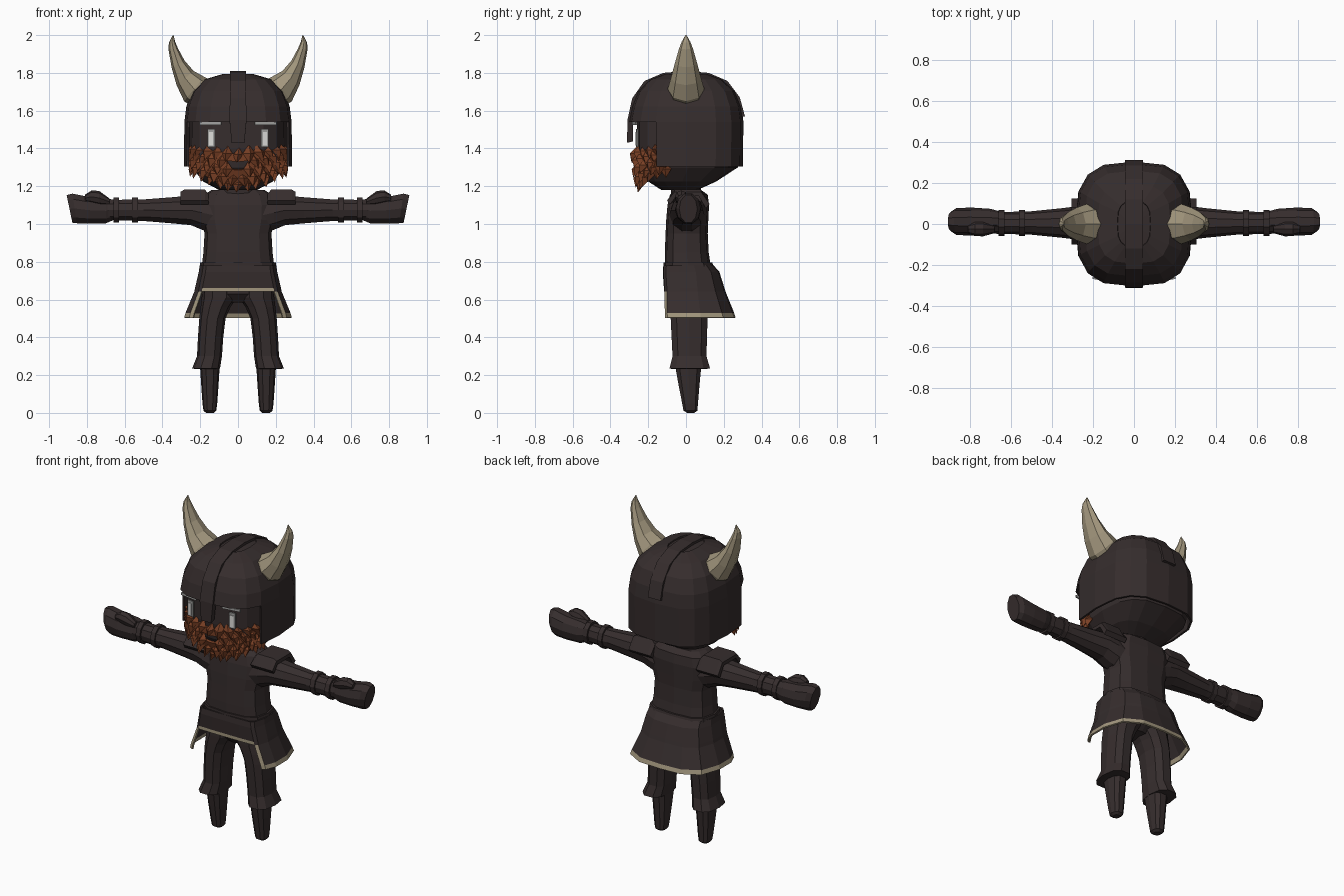
import bpy, bmesh, math, random
from mathutils import Vector, Matrix

if "Cube" in bpy.data.objects:
    bpy.data.objects.remove(bpy.data.objects["Cube"])

random.seed(4)


def material(name, rgb):
    m = bpy.data.materials.new(name)
    m.diffuse_color = (*rgb, 1)
    m.use_nodes = True
    m.node_tree.nodes["Principled BSDF"].inputs["Base Color"].default_value = m.diffuse_color
    return m


DARK = material("dark cloth", (0.036, 0.026, 0.026))
BONE = material("bone", (0.36, 0.305, 0.205))
HAIR = material("red brown hair", (0.19, 0.05, 0.018))
WHITE = material("eye white", (0.72, 0.72, 0.70))
GREY = material("pale grey", (0.36, 0.36, 0.35))


def finish(name, bm, mats, thick=0):
    bmesh.ops.recalc_face_normals(bm, faces=bm.faces[:])
    me = bpy.data.meshes.new(name)
    bm.to_mesh(me)
    bm.free()
    for m in mats:
        me.materials.append(m)
    ob = bpy.data.objects.new(name, me)
    bpy.context.collection.objects.link(ob)
    if thick:
        mod = ob.modifiers.new("thickness", "SOLIDIFY")
        mod.thickness = thick
        mod.offset = 0
    return ob


def loft(name, rings, mats=(DARK,), cap=True, closed=True, rule=None, thick=0):
    """Skin rings of points. rule(row, column, centre) gives a material index, or None for a hole."""
    bm = bmesh.new()
    vs = [[bm.verts.new(p) for p in r] for r in rings]
    n = len(vs[0])
    for i in range(len(vs) - 1):
        for j in range(n if closed else n - 1):
            k = (j + 1) % n
            q = [vs[i][j], vs[i][k], vs[i + 1][k], vs[i + 1][j]]
            idx = rule(i, j, sum((v.co for v in q), Vector()) / 4) if rule else 0
            if idx is not None:
                bm.faces.new(q).material_index = idx
    if cap:
        bm.faces.new(vs[0])
        bm.faces.new(vs[-1])
    return finish(name, bm, mats, thick)


def oval(z, rx, yf, yb, cx=0, n=12, e=2.5, turn=0.0):
    """Horizontal superellipse ring from front yf to back yb."""
    pts = []
    for k in range(n):
        a = math.tau * (k + turn) / n
        c, s = math.cos(a), math.sin(a)
        u = math.copysign(abs(c) ** (2 / e), c)
        v = math.copysign(abs(s) ** (2 / e), s)
        pts.append(Vector((cx + rx * u, (yf + yb) / 2 + (yb - yf) / 2 * v, z)))
    return pts


def upright(x, zlo, zhi, ry, cy=0.005, n=10, lean=0):
    """Ring across the arm, standing in the y-z plane."""
    zc, rz = (zlo + zhi) / 2, (zhi - zlo) / 2
    return [Vector((x + lean * math.sin(math.tau * k / n), cy + ry * math.cos(math.tau * k / n),
                    zc + rz * math.sin(math.tau * k / n))) for k in range(n)]


def flip(rings, s):
    return [[Vector((p[0] * s, p[1], p[2])) for p in r] for r in rings]


def plate(name, loc, size, mat, rot=0):
    bm = bmesh.new()
    bmesh.ops.create_cube(bm, size=1, matrix=Matrix.Translation(loc) @ Matrix.Rotation(rot, 4, 'Z')
                          @ Matrix.Diagonal((*size, 1)))
    return finish(name, bm, [mat])


# Head and helmet
loft("head", [oval(z, rx, f, b, n=16, e=3) for z, rx, f, b in (
    (1.18, 0.10, -0.13, 0.06), (1.225, 0.185, -0.20, 0.16), (1.30, 0.245, -0.245, 0.275),
    (1.40, 0.258, -0.26, 0.28), (1.60, 0.255, -0.26, 0.27))])
loft("helmet", [oval(z, rx, f, b, n=16, e=3) for z, rx, f, b in (
    (1.305, 0.28, -0.295, 0.295), (1.54, 0.278, -0.298, 0.298), (1.62, 0.268, -0.282, 0.287),
    (1.70, 0.237, -0.25, 0.255), (1.76, 0.175, -0.19, 0.19), (1.788, 0.08, -0.11, 0.11))],
    rule=lambda i, j, c: None if i == 0 and c.y < -0.14 else 0, cap=False, thick=0.012)
loft("helmet_crown", [oval(1.786, 0.085, -0.115, 0.115, n=16, e=3),
                      oval(1.794, 0.04, -0.05, 0.05, n=16, e=3)])

# Raised band over the helmet, running down into the nose guard
band = []
for y, z, w in ((-0.312, 1.43, 0.034), (-0.31, 1.55, 0.045), (-0.285, 1.665, 0.043), (-0.22, 1.757, 0.043),
                (-0.12, 1.8, 0.043), (0, 1.81, 0.043), (0.12, 1.8, 0.043), (0.22, 1.757, 0.043),
                (0.285, 1.67, 0.043), (0.312, 1.57, 0.043)):
    yi, zi = y * 0.9, 1.5 + (z - 1.5) * 0.9
    band.append([(-w, y, z), (w, y, z), (w, yi, zi), (-w, yi, zi)])
loft("helmet_band_and_nose_guard", band)

# Horns
horn = []
for ox, oz, ix, iz, ry in ((0.25, 1.625, 0.15, 1.765, 0.09), (0.285, 1.65, 0.18, 1.78, 0.097),
                           (0.325, 1.735, 0.235, 1.81, 0.08), (0.352, 1.83, 0.283, 1.865, 0.06),
                           (0.368, 1.925, 0.318, 1.93, 0.037), (0.366, 1.96, 0.333, 1.965, 0.024),
                           (0.345, 2.0, 0.341, 2.0, 0.003)):
    horn.append([Vector(((ox + ix) / 2 + (ox - ix) / 2 * math.cos(a), ry * math.sin(a),
                         (oz + iz) / 2 + (oz - iz) / 2 * math.cos(a)))
                 for a in (math.tau * k / 8 for k in range(8))])
for s, side in ((1, "left"), (-1, "right")):
    loft(side + "_horn", flip(horn, s), [BONE])

# Eyes and brows
for s, side in ((1, "left"), (-1, "right")):
    plate(side + "_eye_rim", (0.142 * s, -0.258, 1.455), (0.04, 0.009, 0.095), GREY, 0.15 * s)
    plate(side + "_eye", (0.142 * s, -0.262, 1.452), (0.022, 0.009, 0.072), WHITE, 0.15 * s)
    plate(side + "_brow", (0.145 * s, -0.272, 1.532), (0.115, 0.009, 0.014), GREY, 0.15 * s)


# Beard: a backing patch covered in pointed tufts
def beard_point(t, r):
    lo, hi = 1.205 + 0.085 * math.sin(t) ** 2, 1.37 + 0.03 * abs(math.sin(t))
    z = lo + (hi - lo) * r
    f = 1 - max(0, 1.3 - z) / 0.12 * 0.25
    return Vector((0.24 * math.sin(t) * f, -0.09 - 0.178 * math.cos(t) * f, z))


angles = [math.radians(-84 + 14 * k) for k in range(13)]
loft("beard_backing", [[beard_point(t, r) for t in angles] for r in (0, 0.25, 0.5, 0.75, 1)], [HAIR],
     cap=False, closed=False, rule=lambda i, j, c: None if i == 2 and j in (5, 6) else 0, thick=0.015)
bm = bmesh.new()
for row, r in enumerate((0.98, 0.74, 0.48, 0.22, 0.02)):
    for k in range(13 - row % 2):
        t = angles[k] + (math.radians(7) if row % 2 else 0)
        if row in (1, 2) and abs(t) < math.radians(9) + 0.01:
            continue                                   # mouth gap
        c = beard_point(t, r)
        out = Vector((math.sin(t), -math.cos(t), 0))
        across = Vector((math.cos(t), math.sin(t), 0))
        sweep = (0.35 if row < 2 else -0.15) * math.sin(t) + random.uniform(-0.25, 0.25)
        down = (Vector((0, 0, -1)) + across * sweep + out * 0.25).normalized()
        size = random.uniform(0.85, 1.1)
        top = bm.verts.new(c - down * 0.045 * size)
        tip = bm.verts.new(c + down * 0.05 * size + out * 0.01)
        ring = [bm.verts.new(c + d * size) for d in
                (out * 0.032, across * 0.032, out * -0.012, across * -0.032)]
        for m in range(4):
            bm.faces.new((top, ring[m], ring[(m + 1) % 4]))
            bm.faces.new((tip, ring[(m + 1) % 4], ring[m]))
finish("beard_tufts", bm, [HAIR])

# Torso, neck and belt
loft("neck", [oval(1.14, 0.10, -0.08, 0.09), oval(1.22, 0.09, -0.08, 0.07)])
loft("torso", [oval(*r, e=3) for r in (
    (0.75, 0.195, -0.112, 0.135), (0.85, 0.183, -0.112, 0.12), (0.95, 0.177, -0.108, 0.115),
    (1.02, 0.195, -0.105, 0.118), (1.10, 0.20, -0.098, 0.122), (1.155, 0.18, -0.085, 0.115),
    (1.18, 0.14, -0.06, 0.08))])
for z in (0.758, 0.785):
    loft("belt_strap", [oval(z - 0.011, 0.203, -0.12, 0.145, e=3), oval(z + 0.011, 0.20, -0.12, 0.14, e=3)])

# Tunic skirt: open at the front, bone trim along the hem
half = [(0, -1), (0.45, -1), (0.84, -0.98), (0.91, -0.88), (1, -0.3), (1, 0.3), (0.86, 0.75), (0.5, 0.97), (0, 1)]
outline = half + [(-x, y) for x, y in half[-2:0:-1]]
skirt = []
for z, rx, f, b in ((0.78, 0.198, 0.115, 0.14), (0.745, 0.203, 0.118, 0.172), (0.662, 0.222, 0.112, 0.198),
                    (0.642, 0.226, 0.112, 0.204), (0.528, 0.273, 0.11, 0.25), (0.503, 0.28, 0.108, 0.258)):
    skirt.append([Vector((x * rx, y * (f if y < 0 else b), z)) for x, y in outline])


def skirt_rule(row, col, c):
    col = min(col, 15 - col)
    if col < 2:
        return None if row > 2 else int(row == 2)
    return int(row == 4 or (col == 2 and row > 2))


loft("tunic_skirt", skirt, [DARK, BONE], cap=False, rule=skirt_rule, thick=0.01)

# Trousers and boots
loft("hips", [oval(0.585, 0.06, -0.05, 0.07), oval(0.63, 0.17, -0.09, 0.12), oval(0.77, 0.185, -0.10, 0.13)])
leg = [oval(z, (o - i) / 2, f, b, (o + i) / 2, n=10) for z, i, o, f, b in (
    (0.232, 0.12, 0.22, -0.07, 0.10), (0.235, 0.095, 0.243, -0.092, 0.132), (0.30, 0.085, 0.217, -0.075, 0.112),
    (0.40, 0.078, 0.212, -0.08, 0.115), (0.50, 0.066, 0.205, -0.085, 0.118), (0.56, 0.04, 0.198, -0.088, 0.12),
    (0.61, 0.005, 0.192, -0.09, 0.12), (0.68, 0.0, 0.19, -0.09, 0.12))]
boot = [oval(z, rx, f, b, 0.149, n=10) for z, rx, f, b in (
    (0.0, 0.02, 0.005, 0.045), (0.012, 0.034, -0.015, 0.062), (0.05, 0.039, -0.022, 0.065),
    (0.15, 0.046, -0.042, 0.074), (0.26, 0.053, -0.062, 0.085))]

# Arms, wrist bands, hands and shoulder pads
arm = [upright(*r) for r in ((0.10, 0.93, 1.15, 0.095), (0.19, 0.965, 1.155, 0.09), (0.25, 0.99, 1.155, 0.085),
                             (0.35, 1.0, 1.145, 0.072), (0.50, 1.013, 1.133, 0.057), (0.69, 1.018, 1.13, 0.052))]
hand = [upright(*r[:3], r[3], 0.012, 10, r[4]) for r in (
    (0.655, 1.02, 1.13, 0.05, 0), (0.70, 1.0, 1.14, 0.062, 0), (0.79, 0.998, 1.148, 0.068, 0.005),
    (0.865, 1.0, 1.165, 0.066, 0.012), (0.892, 1.003, 1.157, 0.048, 0.016))]
thumb = [upright(x, lo, hi, r, -0.025, 8) for x, lo, hi, r in (
    (0.68, 1.10, 1.135, 0.02), (0.735, 1.10, 1.175, 0.035), (0.775, 1.11, 1.178, 0.034), (0.81, 1.12, 1.155, 0.02))]
roof = ((-0.10, 1.125), (-0.06, 1.182), (0.08, 1.182), (0.125, 1.105))
pad = []
for x, drop in ((0.155, 0.025), (0.175, 0.0), (0.285, 0.0), (0.305, 0.012)):
    pad.append([Vector((x, y, z - drop * (z > 1.15))) for y, z in roof]
               + [Vector((x, y * 0.84, z - 0.022 - drop * (z > 1.15))) for y, z in roof[::-1]])
for s, side in ((1, "left"), (-1, "right")):
    loft(side + "_trouser_leg", flip(leg, s))
    loft(side + "_boot", flip(boot, s))
    loft(side + "_arm", flip(arm, s))
    loft(side + "_hand", flip(hand, s))
    loft(side + "_thumb", flip(thumb, s))
    loft(side + "_shoulder_pad", flip(pad, s))
    for x in (0.545, 0.645):
        loft(side + "_wrist_band", flip([upright(x - 0.015, 1.005, 1.145, 0.064),
                                         upright(x + 0.015, 1.005, 1.145, 0.063)], s))
